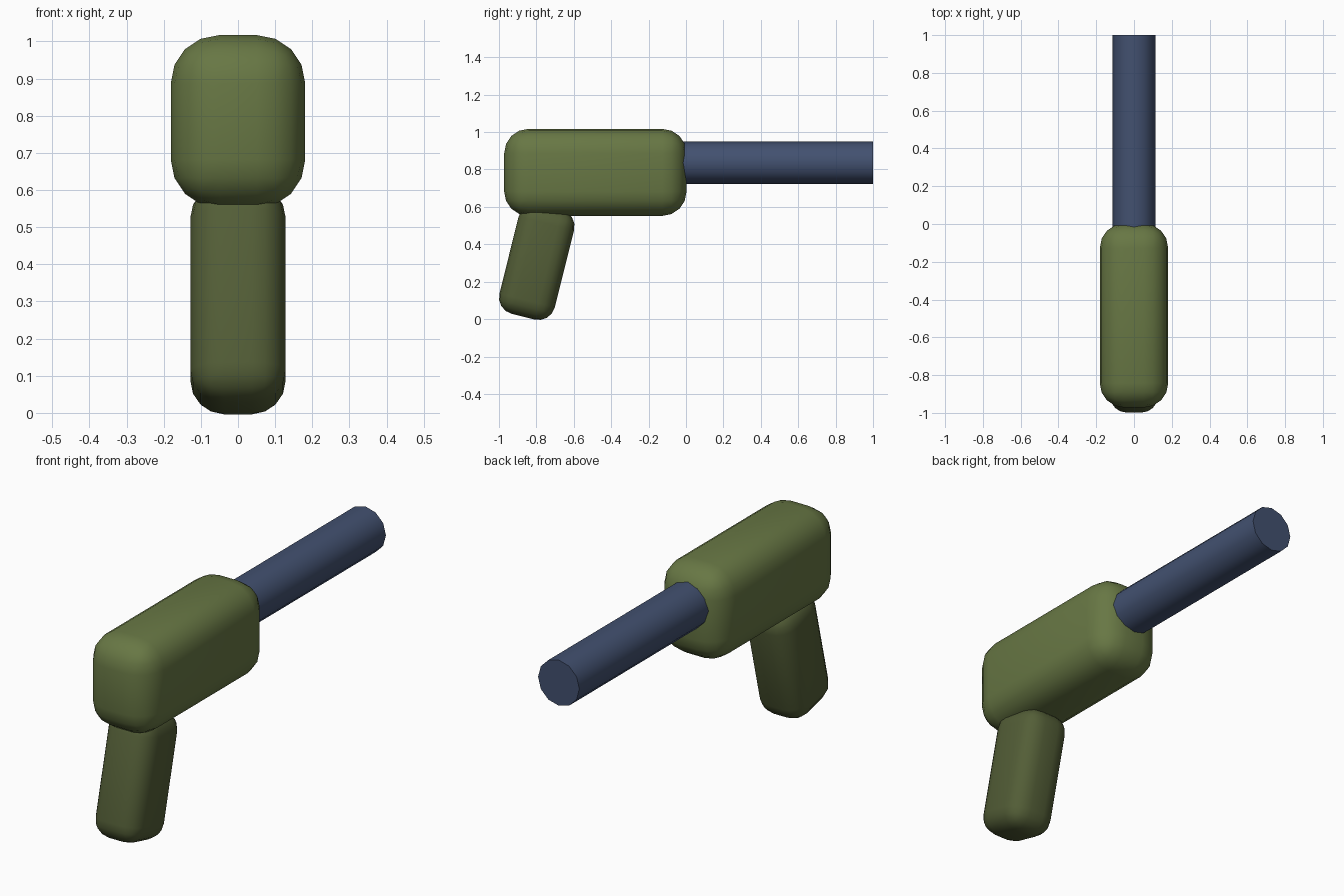
import bpy, math

if "Cube" in bpy.data.objects:
    bpy.data.objects.remove(bpy.data.objects["Cube"])


def material(name, rgb):
    m = bpy.data.materials.new(name)
    m.diffuse_color = (*rgb, 1)
    m.use_nodes = True
    m.node_tree.nodes["Principled BSDF"].inputs["Base Color"].default_value = m.diffuse_color
    return m


def finish(obj, name, mat):
    obj.name = name
    obj.data.materials.append(mat)
    bpy.ops.object.shade_smooth_by_angle(angle=math.radians(40))


def rounded_box(name, size, loc, bevel, mat, tilt=0):
    bpy.ops.mesh.primitive_cube_add(size=1, location=loc)
    obj = bpy.context.object
    obj.scale = size
    bpy.ops.object.transform_apply(location=False, rotation=False, scale=True)
    mod = obj.modifiers.new("Round", 'BEVEL')
    mod.width = bevel
    mod.segments = 4
    bpy.ops.object.modifier_apply(modifier=mod.name)
    obj.rotation_euler.x = tilt
    finish(obj, name, mat)


green = material("olive", (0.137, 0.185, 0.058))
dark_green = material("dark_olive", (0.087, 0.112, 0.038))
blue = material("slate_blue", (0.055, 0.082, 0.162))

# Main housing
rounded_box("body", (0.362, 0.975, 0.465), (0, -0.4845, 0.7845), 0.13, green)

# Handle leaning back towards the bottom
rounded_box("grip", (0.256, 0.305, 0.604), (0, -0.798, 0.306), 0.09, dark_green,
            tilt=math.radians(-14))

# Long nozzle
bpy.ops.mesh.primitive_cylinder_add(vertices=12, radius=0.1135, depth=1.06,
                                    location=(0, 0.47, 0.8365),
                                    rotation=(math.pi / 2, 0, 0))
finish(bpy.context.object, "barrel", blue)
